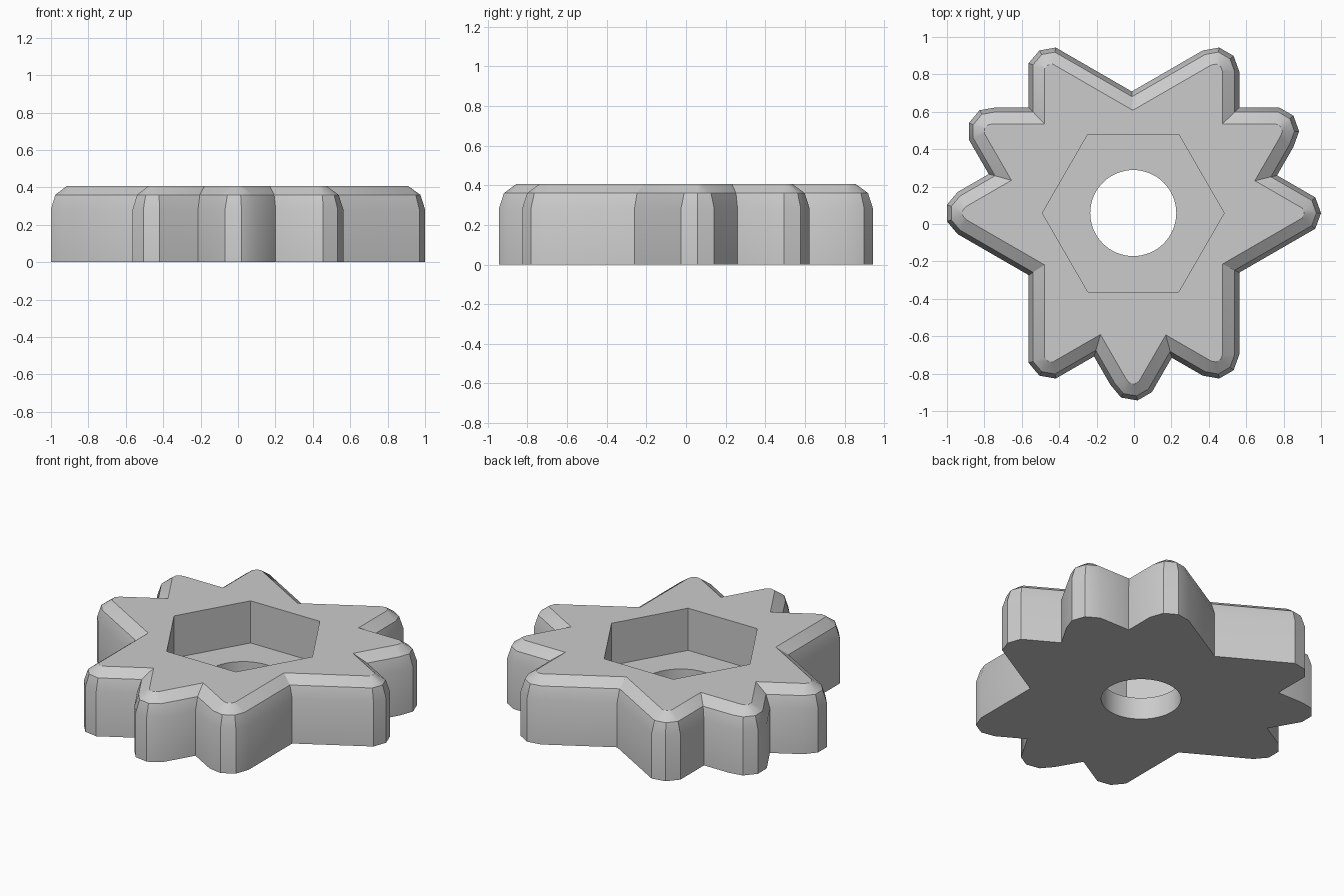
import bpy, bmesh
from math import cos, sin, pi, radians, sqrt
from mathutils import Vector

if "Cube" in bpy.data.objects:
    bpy.data.objects.remove(bpy.data.objects["Cube"], do_unlink=True)

# Main dimensions
ROUND = 0.13                      # corner rounding radius
REACH = 1 - 0.97 * ROUND          # centre to corner-rounding centre
SHOULDER = 0.284                  # height where the rounded top edge begins
TOP = SHOULDER + ROUND * cos(radians(18))
FLOOR = 0.14                      # height of the nut pocket floor
CENTRE = Vector((-0.004, 0.0585, 0))
SIDES = 9

grey = bpy.data.materials.new("light grey plastic")
grey.use_nodes = True
grey.diffuse_color = (0.6, 0.6, 0.6, 1)
grey.node_tree.nodes["Principled BSDF"].inputs["Base Color"].default_value = (0.6, 0.6, 0.6, 1)


def make_object(name, bm):
    mesh = bpy.data.meshes.new(name)
    bmesh.ops.recalc_face_normals(bm, faces=bm.faces[:])
    bm.to_mesh(mesh)
    bm.free()
    mesh.materials.append(grey)
    obj = bpy.data.objects.new(name, mesh)
    bpy.context.collection.objects.link(obj)
    return obj


def rounded_triangle(name, turn):
    """Hull of three faceted round-topped posts, one at each corner."""
    rings = [(0, ROUND), (SHOULDER, ROUND)]
    for lat in (36, 72):
        a = radians(lat)
        rings.append((SHOULDER + ROUND * sin(a), ROUND * cos(a)))
    bm = bmesh.new()
    for corner in range(3):
        a = radians(turn + 120 * corner)
        post = CENTRE + Vector((cos(a), sin(a), 0)) * REACH
        for z, r in rings:
            for i in range(SIDES):
                t = 2 * pi * i / SIDES
                bm.verts.new(post + Vector((r * cos(t), r * sin(t), z)))
    hull = bmesh.ops.convex_hull(bm, input=bm.verts[:])
    spare = {v for v in hull["geom_interior"] + hull["geom_unused"]
             if isinstance(v, bmesh.types.BMVert)}
    bmesh.ops.delete(bm, geom=list(spare), context='VERTS')
    bmesh.ops.dissolve_limit(bm, angle_limit=radians(0.5),
                             verts=bm.verts[:], edges=bm.edges[:])
    return make_object(name, bm)


def prism(name, sides, radius, low, high):
    bm = bmesh.new()
    ring = [bm.verts.new(CENTRE + Vector((radius * cos(2 * pi * i / sides),
                                          radius * sin(2 * pi * i / sides), low)))
            for i in range(sides)]
    face = bm.faces.new(ring)
    up = bmesh.ops.extrude_face_region(bm, geom=[face])["geom"]
    bmesh.ops.translate(bm, vec=(0, 0, high - low),
                        verts=[v for v in up if isinstance(v, bmesh.types.BMVert)])
    return make_object(name, bm)


# Nine-pointed body from three overlapping rounded triangles
knob = rounded_triangle("star_knob", 0)
tools = [
    (rounded_triangle("left_points", 180), 'UNION'),
    (rounded_triangle("front_points", -90), 'UNION'),
    # Nut pocket and through hole
    (prism("nut_pocket_cutter", 6, 0.486, FLOOR, TOP + 0.1), 'DIFFERENCE'),
    (prism("bolt_hole_cutter", 64, 0.23, -0.1, TOP + 0.1), 'DIFFERENCE'),
]
bpy.ops.object.select_all(action='DESELECT')
knob.select_set(True)
bpy.context.view_layer.objects.active = knob
for tool, operation in tools:
    mod = knob.modifiers.new(tool.name, 'BOOLEAN')
    mod.operation = operation
    mod.solver = 'EXACT'
    mod.object = tool
    bpy.ops.object.modifier_apply(modifier=mod.name)
    bpy.data.objects.remove(tool, do_unlink=True)

# Crisp facets, smooth hole wall
bpy.ops.object.shade_smooth_by_angle(angle=radians(30))
